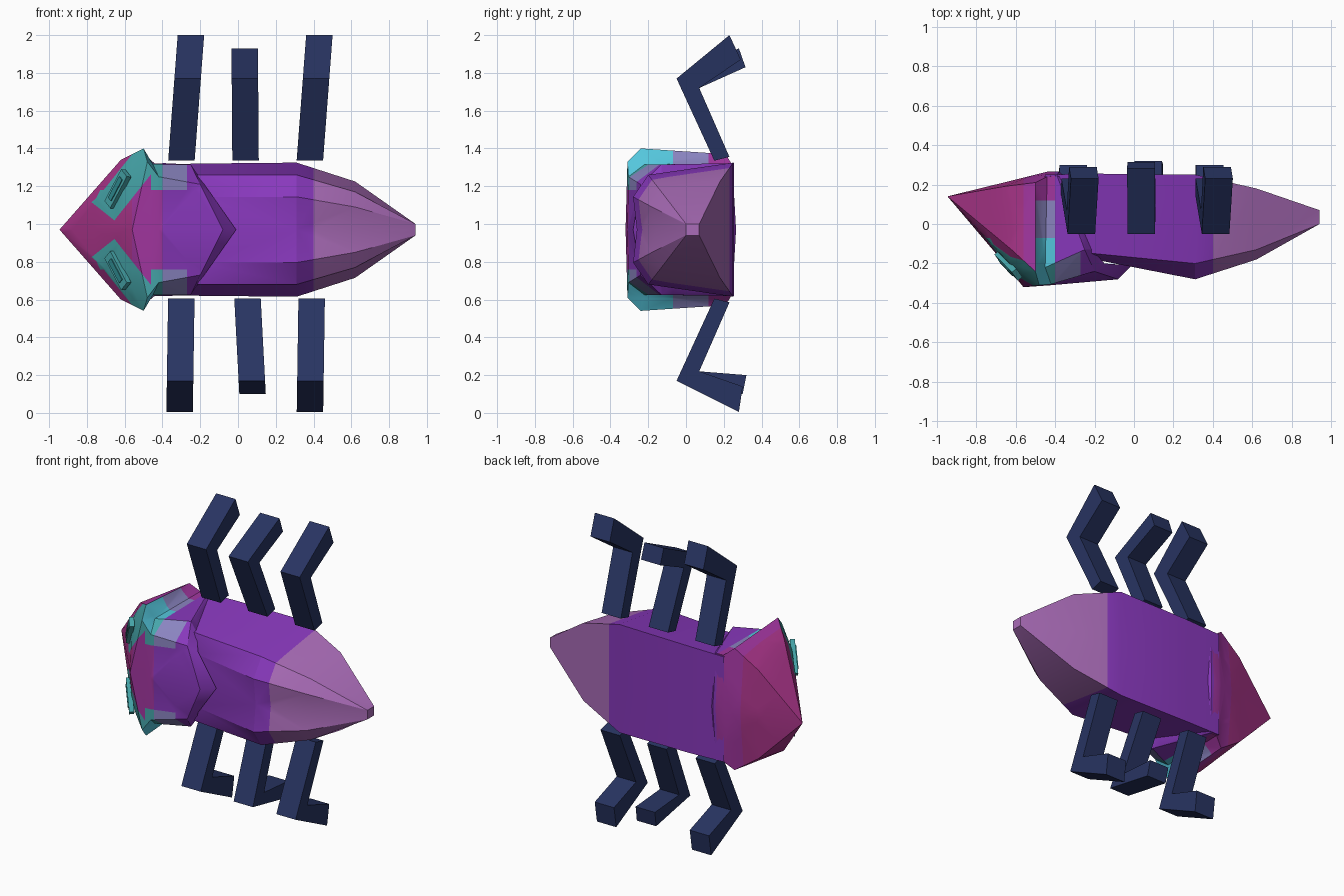
import bpy, bmesh
from mathutils import Vector, Matrix
from mathutils.bvhtree import BVHTree

if "Cube" in bpy.data.objects:
    bpy.data.objects.remove(bpy.data.objects["Cube"])

MID = 0.97  # height of the symmetry plane


def material(name, hexcode):
    rgb = [int(hexcode[i:i + 2], 16) / 255 for i in (0, 2, 4)]
    col = [c / 12.92 if c < 0.04 else ((c + 0.055) / 1.055) ** 2.4 for c in rgb] + [1]
    m = bpy.data.materials.new(name)
    m.use_nodes = True
    m.diffuse_color = col
    m.node_tree.nodes["Principled BSDF"].inputs["Base Color"].default_value = col
    return m


purple = material("purple", "8838BC")
lavender = material("lavender", "AA6CB8")
magenta = material("magenta", "A83488")
violet_pink = material("violet pink", "A236A0")
teal = material("teal", "46A6AA")
cyan = material("cyan", "54C6DC")
slate = material("slate lavender", "8A84C0")
navy = material("navy", "283462")
dark_teal = material("dark teal", "2F8C92")


def add_object(name, bm, mats, mirror=False, smooth=None):
    mesh = bpy.data.meshes.new(name)
    bm.to_mesh(mesh)
    bm.free()
    ob = bpy.data.objects.new(name, mesh)
    bpy.context.collection.objects.link(ob)
    for m in mats:
        mesh.materials.append(m)
    if mirror:
        ob.location.z = MID
        mod = ob.modifiers.new("mirror", "MIRROR")
        mod.use_axis = (False, False, True)
    if smooth:
        bpy.ops.object.select_all(action="DESELECT")
        ob.select_set(True)
        bpy.context.view_layer.objects.active = ob
        bpy.ops.object.shade_smooth_by_angle(angle=smooth)
    return ob


def half_loft(rings, cap=False):
    """Skin the upper half of a body; each ring runs from back to front."""
    bm = bmesh.new()
    grid = [[bm.verts.new(p) for p in ring] for ring in rings]
    for a, b in zip(grid, grid[1:]):
        for j in range(len(a) - 1):
            bm.faces.new((a[j], a[j + 1], b[j + 1], b[j]))
    if cap:
        bm.faces.new(grid[-1])
    bmesh.ops.remove_doubles(bm, verts=bm.verts, dist=0.0005)
    bmesh.ops.triangulate(bm, faces=bm.faces)
    return bm


def cut(bm, co, no):
    bmesh.ops.bisect_plane(bm, geom=bm.verts[:] + bm.edges[:] + bm.faces[:],
                           plane_co=co, plane_no=no, dist=0.0005)


# Abdomen: x, back y, back half height, side-front y, side half height, bulge y
def body_ring(x, yb, hb, ys, hs, yc):
    return [(x, yb, 0), (x, yb, hb), (x, ys, hs), (x, yc, hs * 0.6),
            (x, yc + (0.02 if hs > 0.1 else 0), 0)]


bm = half_loft([body_ring(*r) for r in (
    (-0.45, 0.25, 0.345, -0.12, 0.29, -0.14),
    (-0.20, 0.255, 0.35, -0.15, 0.29, -0.18),
    (0.31, 0.25, 0.355, -0.20, 0.29, -0.28),
    (0.62, 0.18, 0.255, -0.13, 0.20, -0.18),
    (0.94, 0.07, 0.03, 0.0, 0.03, 0.0))], cap=True)
cut(bm, (0.4, 0, 0), (1, 0, 0))
for f in bm.faces:
    f.material_index = int(f.calc_center_median().x > 0.4)
add_object("abdomen", bm, [purple, lavender], True, 0.4)

# Head, flared collar and pointed back shield
bm = half_loft([
    [(-0.945, 0.14, 0)] * 5,
    [(-0.66, 0.21, 0), (-0.66, 0.19, 0.29), (-0.62, -0.13, 0.37), (-0.63, -0.20, 0.27), (-0.64, -0.22, 0)],
    [(-0.50, 0.25, 0), (-0.50, 0.21, 0.40), (-0.50, -0.24, 0.43), (-0.48, -0.31, 0.36), (-0.56, -0.32, 0)],
    [(-0.44, 0.265, 0), (-0.44, 0.24, 0.35), (-0.45, -0.22, 0.345), (-0.42, -0.305, 0.28), (-0.42, -0.31, 0)],
    [(-0.38, 0.265, 0), (-0.39, 0.245, 0.352), (-0.25, -0.13, 0.345), (-0.20, -0.24, 0.24), (-0.08, -0.28, 0)],
    [(-0.36, 0.25, 0), (-0.37, 0.235, 0.34), (-0.21, -0.13, 0.285), (-0.15, -0.20, 0.20), (-0.01, -0.21, 0)]])

# Eye plates sit on the sloping face
tree = BVHTree.FromBMesh(bm)
spot, normal, _, _ = tree.ray_cast(Vector((-0.63, -1, 0.215)), Vector((0, 1, 0)))
if normal.y > 0:
    normal = -normal
along = Vector((0.10, 0, 0.19))
along.y = -(normal.x * along.x + normal.z * along.z) / normal.y
along.normalize()
frame = Matrix((normal.cross(along), along, normal)).transposed().to_4x4()
for name, size, lift, mat in (("eye_frame", (0.065, 0.21, 0.03), 0.008, teal),
                              ("eye_lens", (0.032, 0.14, 0.008), 0.024, dark_teal)):
    eye = bmesh.new()
    bmesh.ops.create_cube(eye, size=1, matrix=Matrix.Translation(spot + normal * lift)
                          @ frame @ Matrix.Diagonal((*size, 1)))
    add_object(name, eye, [mat], True)

# Painted zones of the head: cut along their borders, then colour by position
for x in (-0.56, -0.46, -0.40, -0.27):
    cut(bm, (x, 0, 0), (1, 0, 0))
for y in (-0.07, 0.12):
    cut(bm, (0, y, 0), (0, 1, 0))
cut(bm, (0, 0, 0.21), (0, 0, 1))
slant, run = Vector((-0.78, 0, 0.62)), Vector((0.62, 0, 0.78))
for d in (0.545, 0.69):
    cut(bm, slant * d, slant)
cut(bm, run * -0.37, run)
for f in bm.faces:
    f.normal_update()
    c, n = f.calc_center_median(), f.normal
    if c.x < -0.46:
        f.material_index = 0 if c.x < -0.56 else 1
    else:
        f.material_index = 1 if c.x < -0.40 else 2
    if n.y < -0.3 and c.z > 0.08:
        if c.x < -0.46 and 0.545 < c.dot(slant) < 0.69 and c.dot(run) > -0.37:
            f.material_index = 3
        elif c.x > -0.46 and c.z > 0.21 and c.x < -0.27:
            f.material_index = 3 if c.x < -0.40 else 5
    elif c.z > 0.3 and -0.51 < c.x < -0.40 and c.y < 0.12:
        f.material_index = 4 if c.y < -0.07 else 5
add_object("head_and_shield", bm, [magenta, violet_pink, purple, teal, cyan, slate], True, 0.4)


# Bent legs: a side outline extruded across, sheared along x
def leg(name, x0, x1, side, tip_out, tip_in):
    outline = [(0.15, 0.365), (0.23, 0.385), (0.07, 0.75), tip_in, tip_out, (-0.05, 0.80)]
    bm = bmesh.new()
    loops = []
    for dx in (-0.07, 0.07):
        loops.append([bm.verts.new((x0 + (x1 - x0) * (h - 0.36) / 0.66 + dx, y, MID + side * h))
                      for y, h in outline])
    a, b = loops
    for i in range(len(a)):
        j = (i + 1) % len(a)
        bm.faces.new((a[i], a[j], b[j], b[i]))
    bm.faces.new(a)
    bm.faces.new(b)
    bmesh.ops.recalc_face_normals(bm, faces=bm.faces)
    add_object(name, bm, [navy])


near, far = ((0.23, 1.03), (0.29, 0.90)), ((0.28, 0.96), (0.315, 0.86))
low, low_mid = ((0.28, 0.965), (0.30, 0.83)), ((0.30, 0.87), (0.32, 0.77))
leg("front_leg_upper", -0.30, -0.25, 1, *near)
leg("middle_leg_upper", 0.04, 0.035, 1, *far)
leg("rear_leg_upper", 0.38, 0.43, 1, *near)
leg("front_leg_lower", -0.30, -0.31, -1, *low)
leg("middle_leg_lower", 0.05, 0.085, -1, *low_mid)
leg("rear_leg_lower", 0.39, 0.38, -1, *low)
